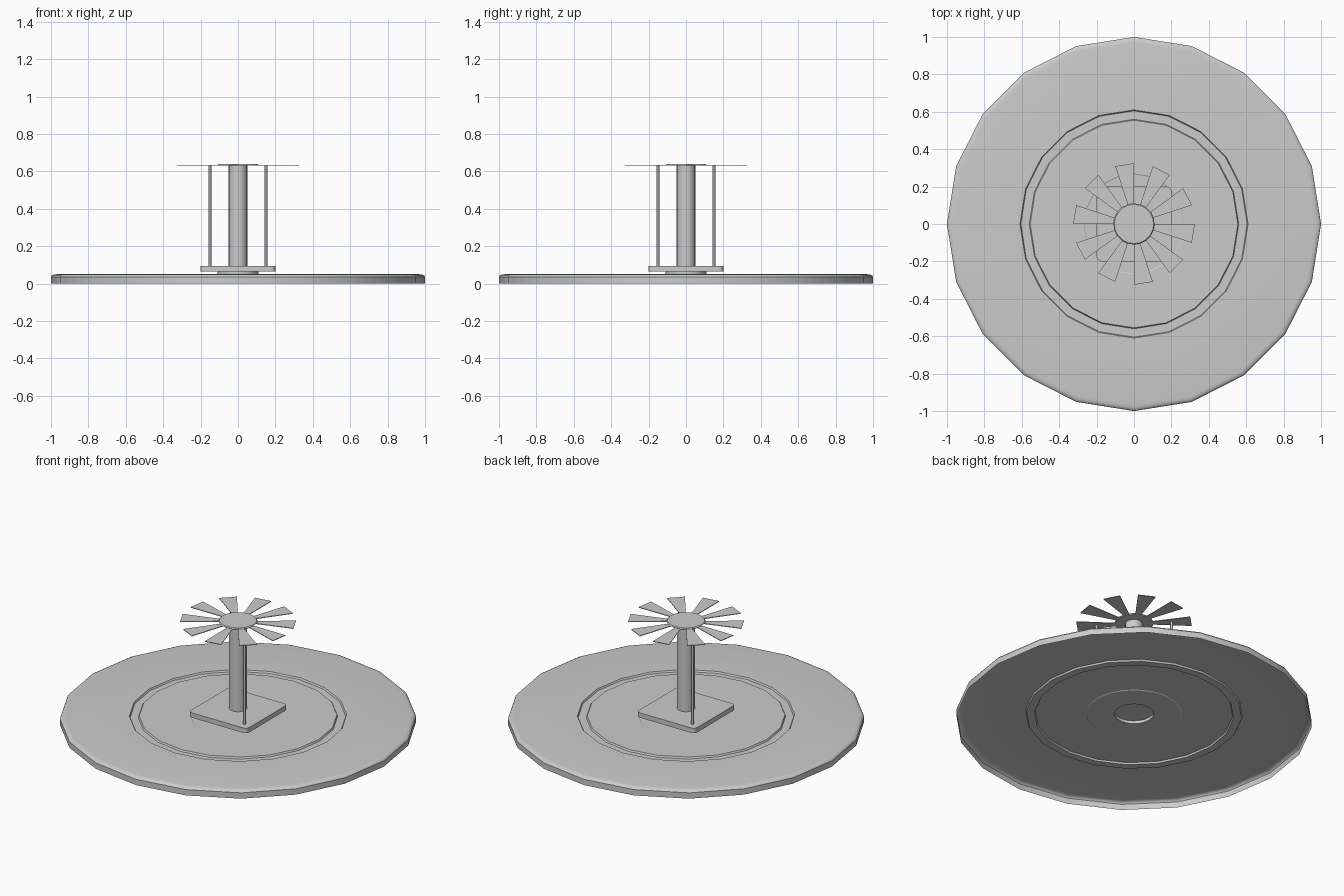
import bpy, bmesh, math
from mathutils import Vector

if "Cube" in bpy.data.objects:
    bpy.data.objects.remove(bpy.data.objects["Cube"])

SIDES = 20


def make_object(name, bm):
    bmesh.ops.recalc_face_normals(bm, faces=bm.faces)
    mesh = bpy.data.meshes.new(name)
    bm.to_mesh(mesh)
    bm.free()
    ob = bpy.data.objects.new(name, mesh)
    bpy.context.collection.objects.link(ob)
    return ob


def smooth(ob, angle=30):
    bpy.ops.object.select_all(action='DESELECT')
    ob.select_set(True)
    bpy.context.view_layer.objects.active = ob
    bpy.ops.object.shade_smooth_by_angle(angle=math.radians(angle))


def polar(r, a, z):
    return Vector((r * math.cos(a), r * math.sin(a), z))


def lathe(name, profile, sides=SIDES):
    """Revolve (radius, z) points; an end at radius 0 closes with a fan."""
    bm = bmesh.new()
    rings = []
    for r, z in profile:
        if r == 0:
            rings.append([bm.verts.new((0, 0, z))] * sides)
        else:
            rings.append([bm.verts.new(polar(r, math.tau * i / sides, z)) for i in range(sides)])
    for a, b in zip(rings, rings[1:]):
        for i in range(sides):
            j = (i + 1) % sides
            corners = list(dict.fromkeys((a[i], a[j], b[j], b[i])))
            bm.faces.new(corners)
    return make_object(name, bm)


# Hollow base shell with ring groove, shallow centre recess and raised hub
base = lathe("base_disc", [
    (1.0, 0), (1.0, 0.036), (0.995, 0.043), (0.985, 0.048), (0.97, 0.05),
    (0.61, 0.05), (0.605, 0.04), (0.56, 0.04), (0.555, 0.05),
    (0.27, 0.05), (0.265, 0.047), (0.11, 0.047), (0.11, 0.066), (0, 0.066)])
smooth(base)

# Square plate with rounded corners
bm = bmesh.new()
bmesh.ops.create_cube(bm, size=1)
for v in bm.verts:
    v.co = (v.co.x * 0.4, v.co.y * 0.4, 0.08 + v.co.z * 0.03)
uprights = [e for e in bm.edges if abs(e.verts[0].co.z - e.verts[1].co.z) > 0.01]
bmesh.ops.bevel(bm, geom=uprights, offset=0.025, segments=4, profile=0.5, affect='EDGES')
smooth(make_object("square_plate", bm))

# Central column
smooth(lathe("column", [(0, 0.09), (0.05, 0.09), (0.05, 0.635), (0, 0.635)]))

# Two thin rods on opposite corners of the plate
for side, label in ((1, "front"), (-1, "back")):
    rod = lathe(label + "_rod", [(0, 0.09), (0.008, 0.09), (0.008, 0.631), (0, 0.631)], 12)
    rod.location = (0.15 * side, -0.15 * side, 0)
    smooth(rod)

# Flat fan blades: every second segment of a twenty-sided ring
bm = bmesh.new()
step = math.tau / SIDES
for k in range(SIDES // 2):
    a0 = step * (2 * k + 1)
    a1 = a0 + step
    outline = [bm.verts.new(polar(r, a, 0.63)) for r, a in
               ((0.08, a0), (0.325, a0), (0.325, a1), (0.08, a1))]
    face = bm.faces.new(outline)
    top = bmesh.ops.extrude_face_region(bm, geom=[face])
    for v in top["geom"]:
        if isinstance(v, bmesh.types.BMVert):
            v.co.z += 0.004
make_object("fan_blades", bm)

# Cap disc at the fan centre
lathe("fan_cap", [(0, 0.63), (0.105, 0.63), (0.11, 0.635), (0.105, 0.64), (0, 0.64)])
